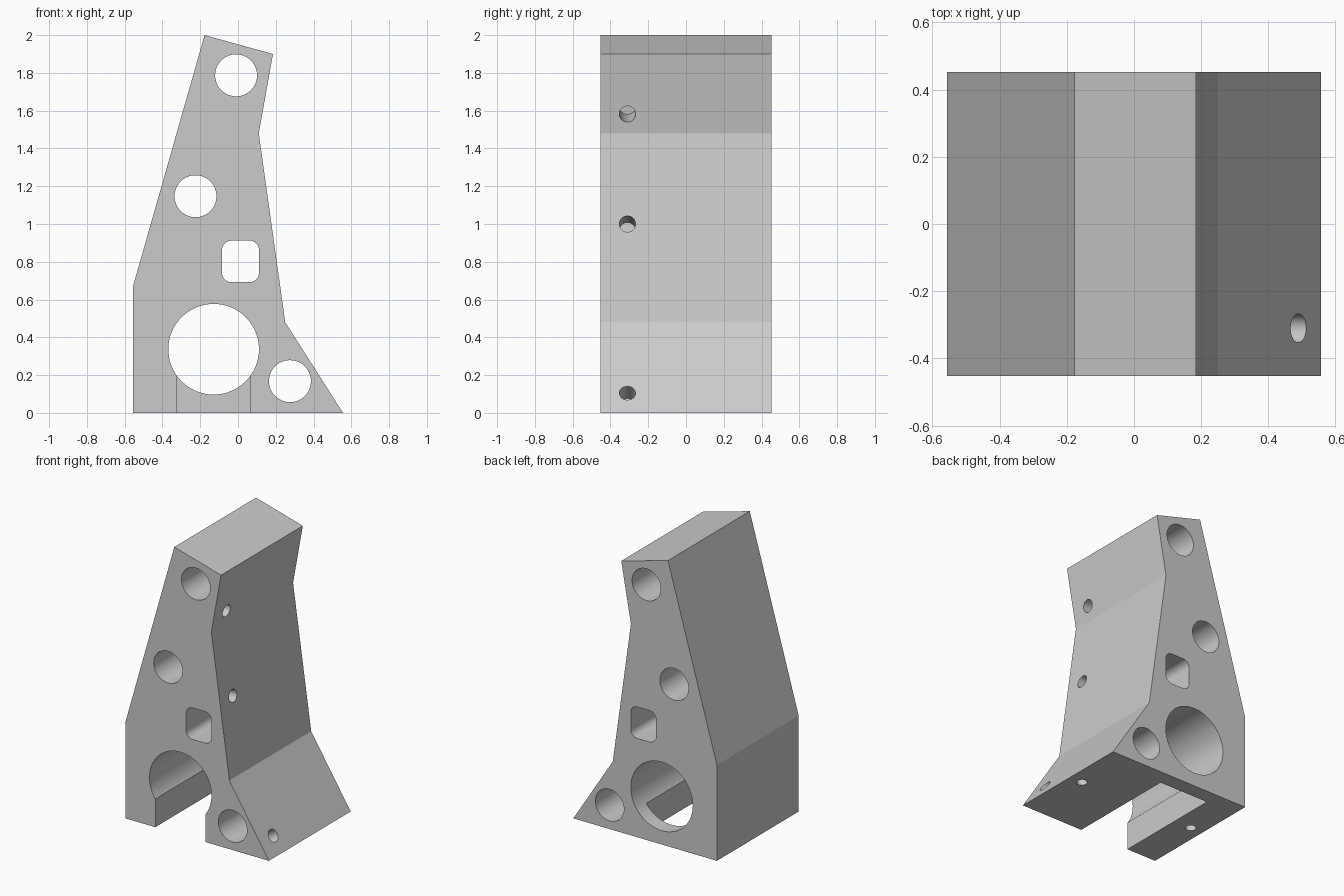
import bpy
import bmesh
import math
from mathutils import Vector

cube = bpy.data.objects.get("Cube")
if cube:
    bpy.data.objects.remove(cube, do_unlink=True)

HALF = 0.452  # half depth along y

grey = bpy.data.materials.new("plain grey")
grey.use_nodes = True
COLOUR = (0.6, 0.6, 0.6, 1)
grey.diffuse_color = COLOUR
grey.node_tree.nodes["Principled BSDF"].inputs["Base Color"].default_value = COLOUR


def prism(name, outline, y0, y1):
    """Extrude an x-z outline from y0 to y1."""
    bm = bmesh.new()
    face = bm.faces.new([bm.verts.new((x, y0, z)) for x, z in outline])
    moved = bmesh.ops.extrude_face_region(bm, geom=[face])["geom"]
    verts = [v for v in moved if isinstance(v, bmesh.types.BMVert)]
    bmesh.ops.translate(bm, verts=verts, vec=(0, y1 - y0, 0))
    bmesh.ops.recalc_face_normals(bm, faces=bm.faces)
    mesh = bpy.data.meshes.new(name)
    bm.to_mesh(mesh)
    bm.free()
    mesh.materials.append(grey)
    obj = bpy.data.objects.new(name, mesh)
    bpy.context.collection.objects.link(obj)
    return obj


def arc(cx, cz, r, start, sweep, n):
    return [(cx + r * math.cos(start + sweep * i / n),
             cz + r * math.sin(start + sweep * i / n)) for i in range(n + 1)]


def circle(cx, cz, r, n=64):
    return arc(cx, cz, r, 0, math.tau, n)[:-1]


def drill(name, point, outward, radius, depth):
    """Blind round hole cutter entering at point against the outward normal."""
    out = Vector(outward).normalized()
    length = depth + 0.06
    bpy.ops.mesh.primitive_cylinder_add(
        vertices=32, radius=radius, depth=length,
        location=Vector(point) + out * (0.06 - length / 2),
        rotation=out.to_track_quat("Z", "Y").to_euler())
    obj = bpy.context.object
    obj.name = name
    obj.data.materials.append(grey)
    return obj


# Main block
bracket = prism("bracket_body", [
    (-0.556, 0), (0.556, 0), (0.25, 0.48), (0.11, 1.48),
    (0.185, 1.9), (-0.177, 2.0), (-0.556, 0.67)], -HALF, HALF)

# Through holes from front to back
cutters = []
for x, z, r in [(-0.01, 1.787, 0.111), (-0.225, 1.147, 0.111),
                (-0.129, 0.337, 0.24), (0.275, 0.168, 0.111)]:
    cutters.append(prism("round_hole_cutter", circle(x, z, r), -1, 1))

# Rounded square window
window = []
for k, (sx, sz) in enumerate([(1, 1), (-1, 1), (-1, -1), (1, -1)]):
    window += arc(0.013 + sx * 0.048, 0.802 + sz * 0.06, 0.05,
                  k * math.pi / 2, math.pi / 2, 8)
cutters.append(prism("window_cutter", window, -1, 1))

# Slot below the large hole, closed at the back
cutters.append(prism("slot_cutter", [
    (-0.324, -0.1), (0.065, -0.1), (0.065, 0.3), (-0.324, 0.3)], -1, 0.345))

# Screw holes square to the sloping right faces
for x, z, normal, depth in [
        (0.128, 1.582, (0.42, 0, -0.075), 0.23),
        (0.177, 1.0, (1, 0, 0.14), 0.25),
        (0.489, 0.105, (0.48, 0, 0.306), 0.12)]:
    cutters.append(drill("side_screw_cutter", (x, -0.31, z), normal, 0.043, depth))

# Screw holes in the feet
for x in (-0.46, 0.455):
    cutters.append(drill("foot_screw_cutter", (x, 0.02, 0), (0, 0, -1), 0.035, 0.08))

# Cut everything out of the block and discard the cutters
bpy.ops.object.select_all(action="DESELECT")
bracket.select_set(True)
bpy.context.view_layer.objects.active = bracket
for cutter in cutters:
    cutter.hide_render = True
    mod = bracket.modifiers.new("cut", "BOOLEAN")
    mod.operation = "DIFFERENCE"
    mod.solver = "EXACT"
    mod.object = cutter
    bpy.ops.object.modifier_apply(modifier=mod.name)
    bpy.data.objects.remove(cutter, do_unlink=True)

bpy.ops.object.shade_smooth_by_angle(angle=math.radians(12))
